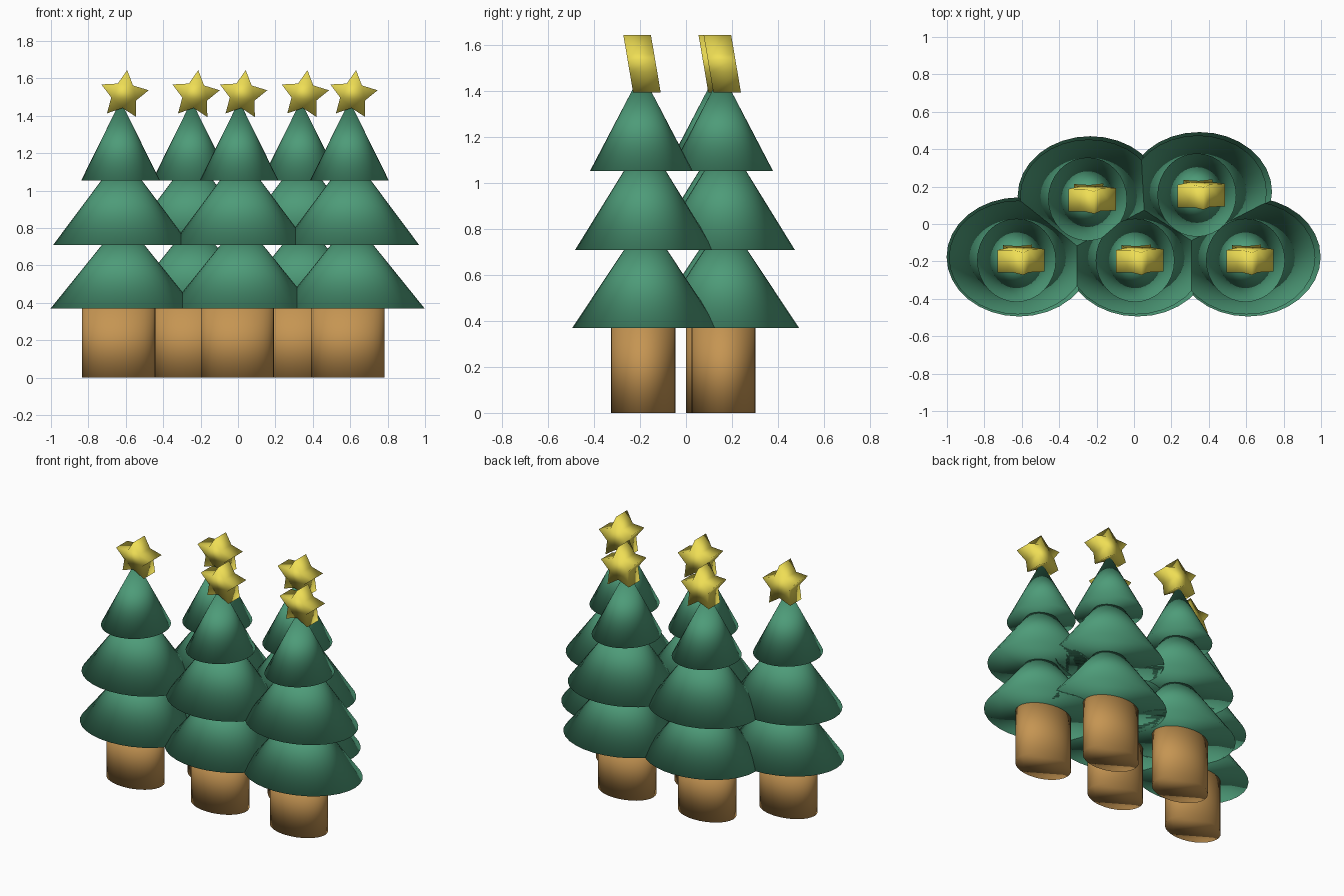
import bpy, bmesh, math
from mathutils import Matrix

if "Cube" in bpy.data.objects:
    bpy.data.objects.remove(bpy.data.objects["Cube"])


def material(name, color):
    m = bpy.data.materials.new(name)
    m.diffuse_color = (*color, 1)
    m.use_nodes = True
    m.node_tree.nodes["Principled BSDF"].inputs["Base Color"].default_value = m.diffuse_color
    return m


GREEN = material("needles", (0.075, 0.33, 0.19))
BROWN = material("bark", (0.56, 0.30, 0.085))
YELLOW = material("gold", (0.86, 0.73, 0.09))


def finish(bm, name, mat):
    bmesh.ops.recalc_face_normals(bm, faces=bm.faces)
    for f in bm.faces:
        f.smooth = True
    me = bpy.data.meshes.new(name)
    bm.to_mesh(me)
    bm.free()
    me.materials.append(mat)
    bpy.context.collection.objects.link(bpy.data.objects.new(name, me))


def cone(name, mat, x, y, rx, ry, z0, z1, tip):
    """Elliptical cone or cylinder standing between z0 and z1."""
    bm = bmesh.new()
    bmesh.ops.create_cone(bm, cap_ends=True, segments=32, radius1=1, radius2=tip, depth=1,
                          matrix=Matrix.Translation((x, y, (z0 + z1) / 2))
                          @ Matrix.Diagonal((rx, ry, z1 - z0, 1)))
    finish(bm, name, mat)


def star(name, x, y, z):
    """Five-pointed thick star, turned a little and leaning forward."""
    bm = bmesh.new()
    ring = []
    for i in range(10):
        a = math.radians(83 + 36 * i)
        r = 0.07 if i % 2 else 0.134
        ring.append((r * math.cos(a), r * math.sin(a)))
    front, back = [[bm.verts.new((x + u, y + d - 0.17 * w, z + w)) for u, w in ring]
                   for d in (-0.06, 0.06)]
    bm.faces.new(front)
    bm.faces.new(back[::-1])
    for i in range(10):
        j = (i + 1) % 10
        bm.faces.new((front[i], back[i], back[j], front[j]))
    finish(bm, name, YELLOW)


# Tiers: name, x and y offset, x and y radius, bottom, top
TIERS = [("lower_branches", 0.02, -0.176, 0.388, 0.3185, 0.37, 0.85),
         ("middle_branches", 0.012, -0.179, 0.3675, 0.304, 0.708, 1.20),
         ("top_branches", 0.006, -0.194, 0.211, 0.223, 1.053, 1.48)]

# Three trees in front, two behind
TREES = [("front_left", -0.634, 0), ("front_middle", 0, 0), ("front_right", 0.59, 0),
         ("back_left", -0.254, 0.327), ("back_right", 0.33, 0.349)]

for tree, tx, ty in TREES:
    cone(tree + "_trunk", BROWN, tx - 0.003, ty - 0.186, 0.196, 0.14, 0, 0.37, 1)
    for part, px, py, rx, ry, z0, z1 in TIERS:
        cone(f"{tree}_{part}", GREEN, tx + px, ty + py, rx, ry, z0, z1, 0)
    star(tree + "_star", tx + 0.025, ty - 0.19, 1.511)
